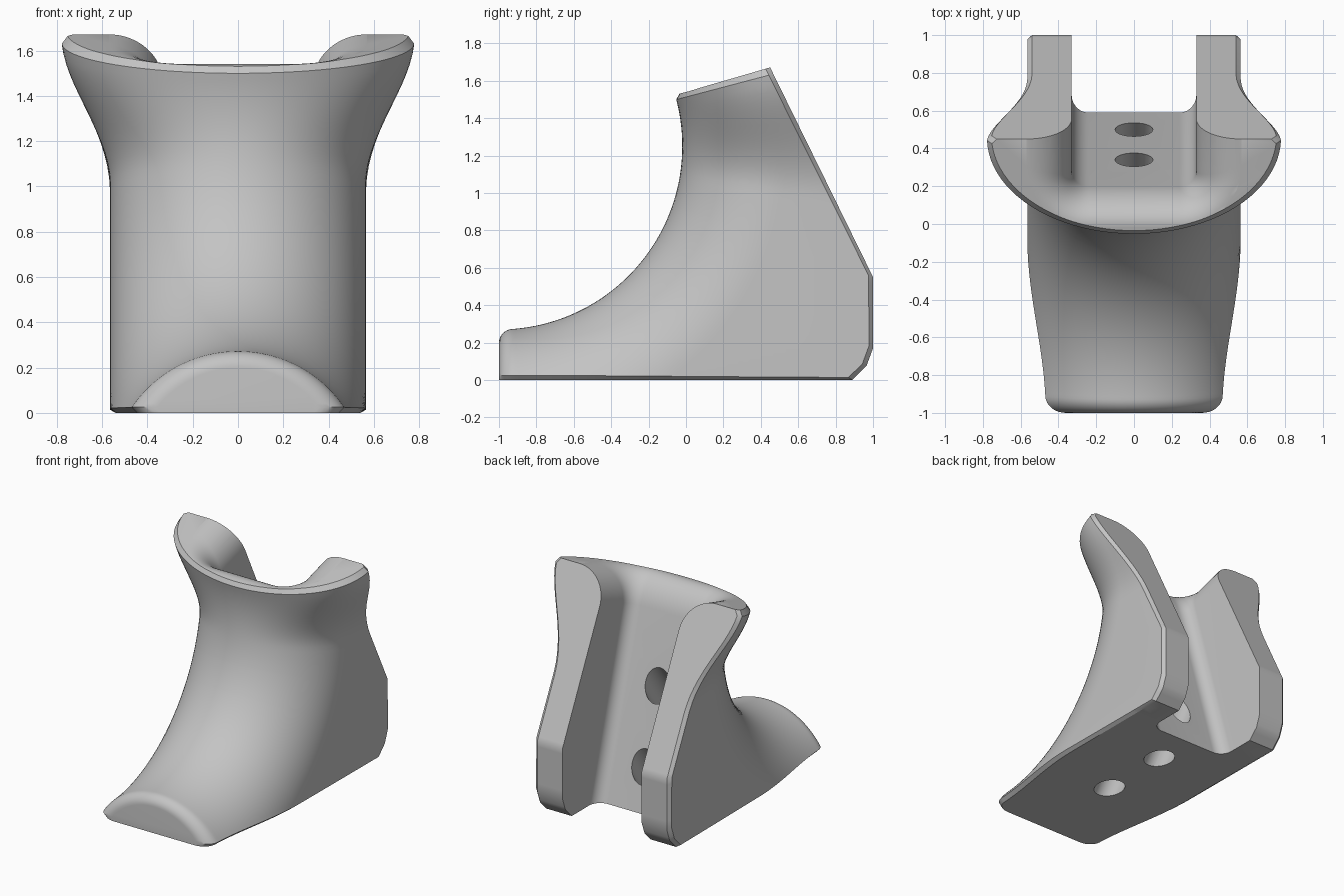
import bpy, bmesh, math
from mathutils import Vector

if "Cube" in bpy.data.objects:
    bpy.data.objects.remove(bpy.data.objects["Cube"])

# Shared dimensions: the body is a fan of arched sections around a sweep centre
CY, CZ, R0 = -1.0, 1.25, 0.98
TOP = math.radians(16.2)
CHAMFER = 0.025
# Base and back outline; the last point runs past the rim
BACK = [(-1, 0), (0.89, 0), (0.965, 0.075), (1, 0.17), (1, 0.55), (0.395, 1.783)]

grey = bpy.data.materials.new("plain_grey")
grey.diffuse_color = (0.55, 0.55, 0.55, 1)
grey.use_nodes = True
grey.node_tree.nodes["Principled BSDF"].inputs["Base Color"].default_value = grey.diffuse_color


def loft(name, rings):
    """Skin closed rings of equal size and cap both ends."""
    bm = bmesh.new()
    vs = [[bm.verts.new(p) for p in ring] for ring in rings]
    n = len(vs[0])
    for a, b in zip(vs, vs[1:]):
        for i in range(n):
            j = (i + 1) % n
            bm.faces.new((a[i], a[j], b[j], b[i]))
    bm.faces.new(vs[0])
    bm.faces.new(vs[-1])
    bmesh.ops.remove_doubles(bm, verts=bm.verts, dist=1e-5)
    bmesh.ops.recalc_face_normals(bm, faces=bm.faces)
    me = bpy.data.meshes.new(name)
    bm.to_mesh(me)
    bm.free()
    me.materials.append(grey)
    ob = bpy.data.objects.new(name, me)
    bpy.context.collection.objects.link(ob)
    return ob


def reach(t):
    """Distance from the sweep centre to the base or back outline."""
    dy, dz = math.cos(t), math.sin(t)
    best = 0
    for (y0, z0), (y1, z1) in zip(BACK, BACK[1:]):
        ey, ez = y1 - y0, z1 - z0
        den = dy * ez - dz * ey
        if abs(den) < 1e-9:
            continue
        py, pz = y0 - CY, z0 - CZ
        r = (py * ez - pz * ey) / den
        k = (py * dz - pz * dy) / den
        if r > 0 and -1e-4 <= k <= 1 + 1e-4:
            best = max(best, r)
    return best


def section(t):
    """Arched cross-section at sweep angle t, flaring out near the rim."""
    k = min(max((math.degrees(t) + 9) / 25, 0), 1)
    k = k * k * (3 - 2 * k)
    a, b = 0.565 + 0.215 * k, 0.56 - 0.035 * k
    inset = 0
    s = R0 * (t + math.pi / 2)
    if s < 0.07:                                   # rounded toe edge
        inset = 0.07 - math.sqrt(max(0, 0.07 ** 2 - (0.07 - s) ** 2))
    e = R0 * (TOP - t)
    if e < CHAMFER:                                # chamfered rim
        inset = CHAMFER - e
    a, r0, far = a - inset, R0 + inset, reach(t)
    depth = max(far - CHAMFER - r0, 0.01)
    end = math.acos(1 - depth / b) if depth < b else math.pi / 2
    n = 44
    half = [(a * math.sin(end * (2 * i / n - 1)),
             r0 + b * (1 - math.cos(end * (2 * i / n - 1)))) for i in range(n + 1)]
    x = a * math.sin(end)
    pts = [(-x + CHAMFER, far), (-x, far - CHAMFER)] + half
    pts += [(x, far - CHAMFER), (x - CHAMFER, far)]
    return [(px, CY + r * math.cos(t), CZ + r * math.sin(t)) for px, r in pts]


# Body: even sweep angles plus exact angles for outline corners and edge rounds
low = -math.pi / 2
corners = [low, TOP, TOP - CHAMFER / R0]
corners += [math.atan2(z - CZ, y - CY) for y, z in BACK[1:-1]]
corners += [low + 0.07 / R0 * (1 - math.cos(math.pi / 2 * i / 8)) for i in range(1, 9)]
angles = [low + (TOP - low) * i / 64 for i in range(65)]
angles = sorted(corners + [t for t in angles
                           if all(abs(t - c) > 0.006 for c in corners)])
body = loft("stand_body", [section(t) for t in angles])


# Rear channel cutter: rounded slot at right angles to the rim, flaring at the top
def slot(v, f):
    w, front, rad = 0.33 + 0.24 * f, 1.178 - 0.15 * f, 0.09 + 0.24 * f
    right = []
    for i in range(13):
        q = math.pi / 2 * i / 12
        right.append((w - rad + rad * math.sin(q), front + rad - rad * math.cos(q)))
    right.append((w, 2.8))
    pts = [(-x, u) for x, u in reversed(right)] + right
    c, s = math.cos(TOP), math.sin(TOP)
    return [(x, CY + u * c - v * s, CZ + u * s + v * c) for x, u in pts]


rings = [slot(-2.4, 0)]
for i in range(17):
    q = math.pi / 2 * i / 16
    rings.append(slot(-0.24 + 0.24 * math.sin(q), 1 - math.cos(q)))
rings.append(slot(0.3, 1))
cutters = [loft("channel_cutter", rings)]


# Two slanted screw holes from the channel floor to the base
def hole(y, z, length):
    d = Vector((0, -0.58, -0.815)).normalized()
    side, up = Vector((1, 0, 0)), d.cross(Vector((1, 0, 0)))
    c = Vector((0, y, z))
    ring = [0.1 * (math.cos(math.tau * i / 40) * side + math.sin(math.tau * i / 40) * up)
            for i in range(40)]
    return loft("hole_cutter", [[c + d * s + p for p in ring] for s in (-0.2, length)])


cutters += [hole(0.5, 0.31, 0.7), hole(0.34, 0.86, 1.4)]

# Cut the channel and holes, then drop the cutters
bpy.context.view_layer.objects.active = body
body.select_set(True)
for c in cutters:
    c.hide_render = True
    m = body.modifiers.new("cut", 'BOOLEAN')
    m.operation, m.solver, m.object = 'DIFFERENCE', 'EXACT', c
    bpy.ops.object.modifier_apply(modifier=m.name)
for c in cutters:
    bpy.data.objects.remove(c)

bpy.ops.object.select_all(action='DESELECT')
body.select_set(True)
bpy.ops.object.shade_smooth_by_angle(angle=math.radians(30))
